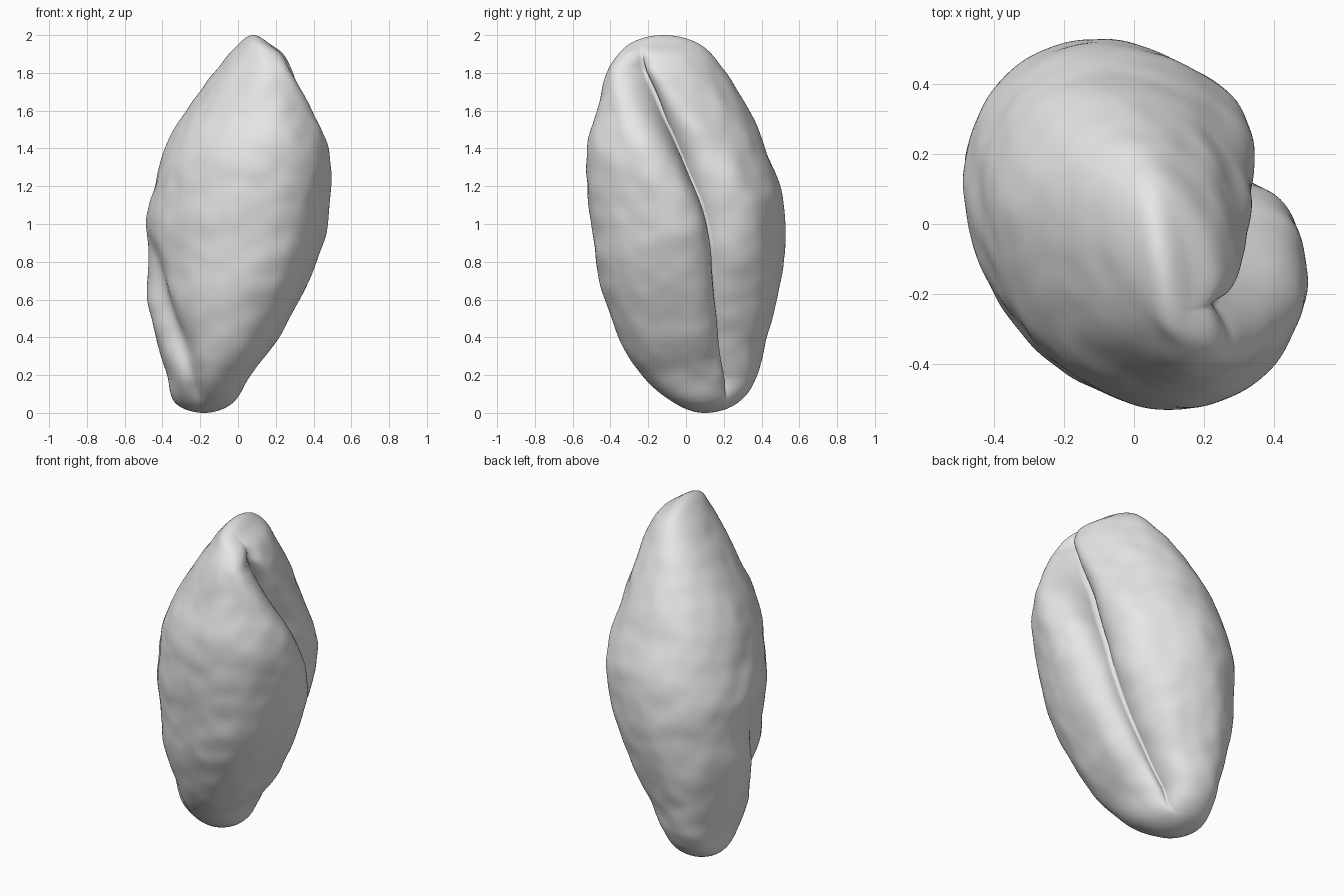
import bpy
import bmesh
import math
from mathutils import Vector, noise

RINGS = 150
SEGMENTS = 180

cube = bpy.data.objects.get("Cube")
if cube:
    bpy.data.objects.remove(cube, do_unlink=True)

# Outline of the grain: height, min x, max x, min y, max y
OUTLINE = [
    (0, -.18, -.18, .1, .1),
    (.05, -.33, -.03, -.06, .27),
    (.2, -.38, .07, -.24, .38),
    (.4, -.43, .21, -.36, .43),
    (.6, -.47, .32, -.43, .49),
    (.8, -.48, .41, -.48, .52),
    (1, -.49, .46, -.51, .53),
    (1.2, -.45, .485, -.53, .5),
    (1.4, -.39, .475, -.53, .43),
    (1.6, -.28, .41, -.47, .34),
    (1.8, -.13, .32, -.42, .22),
    (1.9, -.05, .25, -.36, .14),
    (1.96, .01, .16, -.29, .06),
    (2, .08, .08, -.12, -.12),
]

# Deep crease: height, y, depth as a share of the radius, spread of its rear wall
CREASE = [
    (0, .26, .3, .2), (.2, .19, .3, .2), (.6, .15, .3, .2), (1, .11, .32, .2),
    (1.3, 0, .48, .3), (1.6, -.12, .52, .42), (1.85, -.22, .45, .5), (2, -.27, .4, .5),
]
# Diagonal lean of the section, and angle of the germ fold past -x
LEAN = [(0, -.15), (.4, -.22), (.8, -.2), (1.2, -.18), (1.6, -.3), (2, -.42)]
GERM_FOLD = [(0, 1.6), (.2, 1.15), (.45, .7), (.75, .37), (1, .2), (2, .2)]


def polar(height):
    """Even spacing parameter that gathers rings at both tips."""
    return math.acos(max(-1, min(1, 1 - height)))


def sample(table, height, column):
    """Smooth interpolation of one table column at a height."""
    keys = [polar(row[0]) for row in table]
    values = [row[column] for row in table]
    last = len(table) - 1
    where = polar(height)
    i = 0
    while i < last - 1 and where > keys[i + 1]:
        i += 1

    def slope(k):
        low, high = max(k - 1, 0), min(k + 1, last)
        return (values[high] - values[low]) / (keys[high] - keys[low])

    span = keys[i + 1] - keys[i]
    u = (where - keys[i]) / span
    rise = u * u * (3 - 2 * u)
    ease_in = u * (1 - u) * (1 - u) * span
    ease_out = u * u * (u - 1) * span
    return (values[i] + (values[i + 1] - values[i]) * rise
            + slope(i) * ease_in + slope(i + 1) * ease_out)


def fade(value):
    value = max(0, min(1, value))
    return value * value * (3 - 2 * value)


def bump(offset, width):
    return math.exp(-(offset / width) ** 2)


def grain_ring(height):
    """Points of one cross-section, starting on the crease line."""
    x0, x1, y0, y1 = [sample(OUTLINE, height, c) for c in range(1, 5)]
    centre = Vector(((x0 + x1) / 2, (y0 + y1) / 2, height))
    half_x, half_y = (x1 - x0) / 2, (y1 - y0) / 2
    body = fade(height / .2) * fade((1.98 - height) / .18)
    depth = sample(CREASE, height, 2) * body
    rear_spread = sample(CREASE, height, 3)
    lean = sample(LEAN, height, 1)
    side = (sample(CREASE, height, 1) - centre.y) / max(half_y, .01) / (1 - depth)
    crease = math.asin(max(-.75, min(.75, side))) - lean
    germ = math.pi + sample(GERM_FOLD, height, 1)
    germ_fade = fade(height / .15) * fade((1.05 - height) / .5)
    points = []
    for s in range(SEGMENTS):
        turn = 2 * math.pi * s / SEGMENTS
        if turn > math.pi:
            turn -= 2 * math.pi
        angle = crease + turn
        # Two lobes swelling beside the crease
        scale = .99 + .045 * bump(abs(turn) - .42, .25) * body
        width = .11 if turn < 0 else rear_spread
        scale -= depth * math.exp(-abs(turn) / width)
        # Germ fold and the swelling behind it
        past = (angle - germ + math.pi) % (2 * math.pi) - math.pi
        scale -= .16 * bump(past, .24) * germ_fade
        scale += .03 * bump(past + .5, .25) * germ_fade
        reach = Vector((half_x * math.cos(angle), half_y * math.sin(angle + lean), 0))
        point = centre + reach * scale
        # Soft lumps and fine wrinkles
        lumps = noise.noise(point * 4) * .012
        wrinkles = noise.noise(point * 9) * .006
        points.append(point + reach.normalized() * (lumps + wrinkles) * body)
    return points


# Skin the rings and close both tips
bm = bmesh.new()
rings = []
for r in range(1, RINGS):
    height = 1 - math.cos(math.pi * r / RINGS)
    rings.append([bm.verts.new(p) for p in grain_ring(height)])
bottom = bm.verts.new((OUTLINE[0][1], OUTLINE[0][3], 0))
top = bm.verts.new((OUTLINE[-1][1], OUTLINE[-1][3], 2))
for s in range(SEGMENTS):
    n = (s + 1) % SEGMENTS
    for low, high in zip(rings, rings[1:]):
        bm.faces.new((low[s], low[n], high[n], high[s]))
    bm.faces.new((bottom, rings[0][n], rings[0][s]))
    bm.faces.new((top, rings[-1][s], rings[-1][n]))
bmesh.ops.recalc_face_normals(bm, faces=bm.faces)

mesh = bpy.data.meshes.new("grain_kernel")
bm.to_mesh(mesh)
bm.free()
kernel = bpy.data.objects.new("grain_kernel", mesh)
bpy.context.collection.objects.link(kernel)

# One plain grey material
grey = bpy.data.materials.new("light_grey")
grey.use_nodes = True
colour = (.8, .8, .8, 1)
grey.diffuse_color = colour
grey.node_tree.nodes["Principled BSDF"].inputs["Base Color"].default_value = colour
mesh.materials.append(grey)

for face in mesh.polygons:
    face.use_smooth = True
